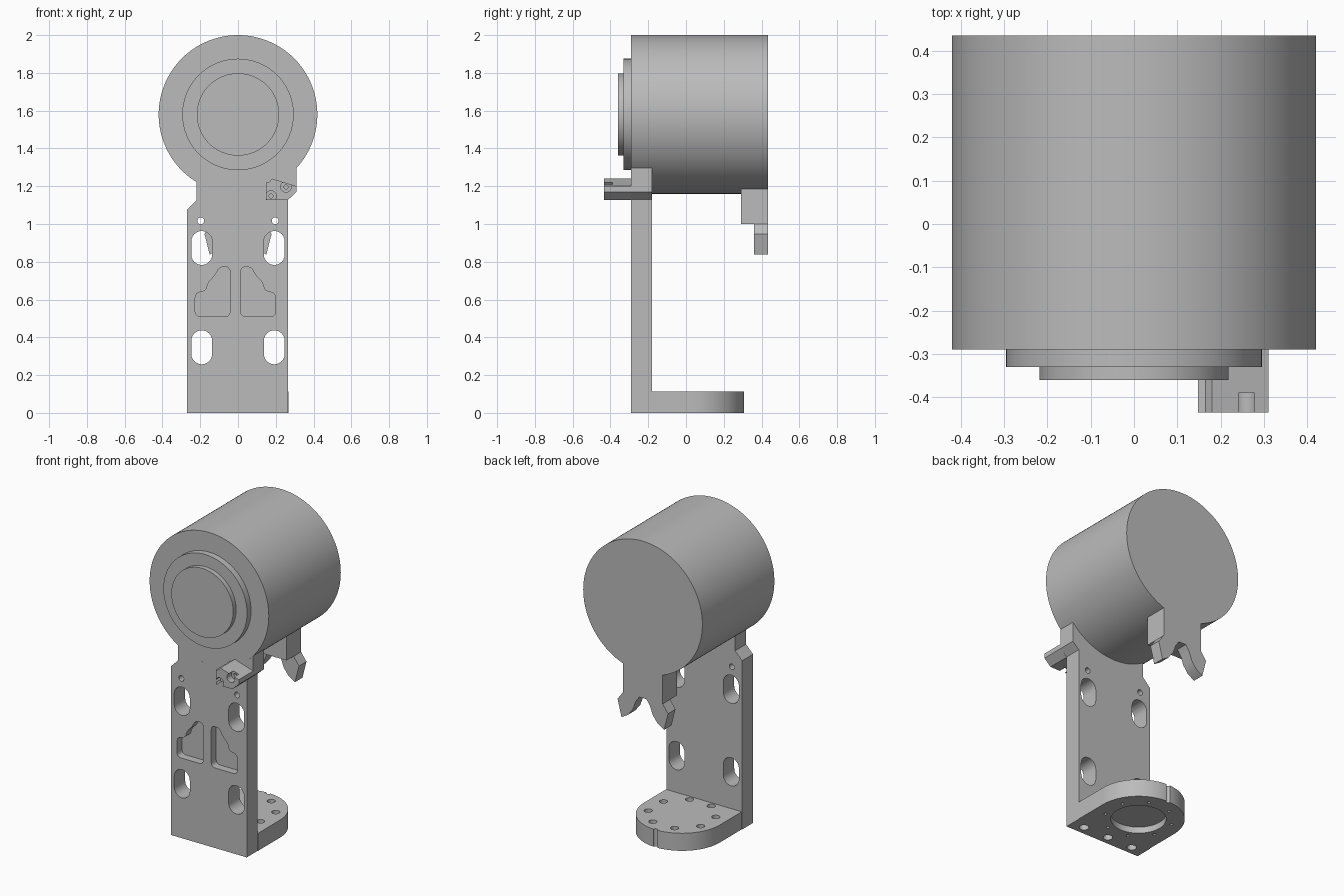
import bpy, bmesh
from math import sin, cos, pi, radians, sqrt

cube = bpy.data.objects.get("Cube")
if cube:
    bpy.data.objects.remove(cube, do_unlink=True)

grey = bpy.data.materials.new("plain grey")
grey.use_nodes = True
colour = (0.5, 0.5, 0.5, 1)
grey.diffuse_color = colour
grey.node_tree.nodes["Principled BSDF"].inputs["Base Color"].default_value = colour


def prism(name, pts, lo, hi, axis="y"):
    """Extrude an outline: (x, z) along y, or (x, y) along z."""
    bm = bmesh.new()
    place = (lambda p, d: (p[0], d, p[1])) if axis == "y" else (lambda p, d: (p[0], p[1], d))
    a = [bm.verts.new(place(p, lo)) for p in pts]
    b = [bm.verts.new(place(p, hi)) for p in pts]
    bm.faces.new(a)
    bm.faces.new(b)
    n = len(pts)
    for i in range(n):
        j = (i + 1) % n
        bm.faces.new((a[i], a[j], b[j], b[i]))
    bmesh.ops.recalc_face_normals(bm, faces=bm.faces)
    mesh = bpy.data.meshes.new(name)
    bm.to_mesh(mesh)
    bm.free()
    mesh.materials.append(grey)
    ob = bpy.data.objects.new(name, mesh)
    bpy.context.collection.objects.link(ob)
    return ob


def arc(cx, cy, r, start, end, steps):
    angles = [radians(start + (end - start) * i / steps) for i in range(steps + 1)]
    return [(cx + r * cos(t), cy + r * sin(t)) for t in angles]


def circle(cx, cy, r, n=24):
    return arc(cx, cy, r, 0, 360, n)[:-1]


def rounded(pts, r, steps=5):
    """Round each corner of an outline with a quadratic curve."""
    out = []
    for i, (x, y) in enumerate(pts):
        ends = []
        for qx, qy in (pts[i - 1], pts[(i + 1) % len(pts)]):
            d = sqrt((qx - x) ** 2 + (qy - y) ** 2)
            k = min(r, d * 0.45) / d
            ends.append((x + (qx - x) * k, y + (qy - y) * k))
        (ax, ay), (bx, by) = ends
        for s in range(steps + 1):
            t = s / steps
            u = 1 - t
            out.append((u * u * ax + 2 * u * t * x + t * t * bx,
                        u * u * ay + 2 * u * t * y + t * t * by))
    return out


def cut(ob, cutters):
    """Subtract each cutter and remove it."""
    bpy.context.view_layer.objects.active = ob
    for c in cutters:
        c.hide_render = True
        m = ob.modifiers.new("cut", "BOOLEAN")
        m.operation = "DIFFERENCE"
        m.solver = "EXACT"
        m.object = c
        bpy.ops.object.modifier_apply(modifier=m.name)
        bpy.data.objects.remove(c, do_unlink=True)


FRONT, BACK, END = -0.29, -0.18, 0.435
AXIS_Z, DRUM_R = 1.58, 0.42

# Drum and its stepped front boss
drum = prism("drum", circle(0, AXIS_Z, DRUM_R, 128), FRONT, END)
outer_boss = prism("outer_boss", circle(0, AXIS_Z, 0.295, 96), -0.33, FRONT)
inner_boss = prism("inner_boss", circle(0, AXIS_Z, 0.218, 96), -0.36, -0.33)

# Upright plate whose top follows the drum
outline = [(-0.27, 0), (0.265, 0), (0.265, 1.13), (0.31, 1.17)]
for i in range(25):
    x = 0.31 - 0.53 * i / 24
    outline.append((x, AXIS_Z - sqrt(DRUM_R ** 2 - x * x)))
outline += [(-0.22, 1.125), (-0.27, 1.075)]
plate = prism("upright_plate", outline, FRONT, BACK)

cutters = []
for side in (-1, 1):
    x = side * 0.192
    # Long slots and pin holes
    for z in (0.347, 0.873):
        slot = arc(x, z + 0.035, 0.055, 0, 180, 12) + arc(x, z - 0.035, 0.055, 180, 360, 12)
        cutters.append(prism("slot_cutter", slot, FRONT - 0.1, BACK + 0.1))
    cutters.append(prism("pin_cutter", circle(side * 0.197, 1.017, 0.018), FRONT - 0.1, BACK + 0.1))
    # Stepped weight-saving pockets
    pocket = rounded([(0.028, 0.51), (0.213, 0.51), (0.213, 0.635), (0.155, 0.645),
                      (0.145, 0.69), (0.105, 0.73), (0.085, 0.773), (0.028, 0.773)], 0.03)
    pocket = [(side * px - 0.014, pz) for px, pz in pocket]
    cutters.append(prism("pocket_cutter", pocket, FRONT - 0.1, FRONT + 0.05))
# Mounting holes in the underside of the plate
for x in (-0.18, 0, 0.18):
    cutters.append(prism("foot_hole_cutter", circle(x, -0.235, 0.028), -0.1, 0.07, "z"))
cut(plate, cutters)

# Round-ended foot with bolt circle, underside recess and rim notch
CY, FOOT_R, TOP = 0.04, 0.267, 0.112
foot = prism("foot", [(-FOOT_R, BACK), (FOOT_R, BACK)] + arc(0, CY, FOOT_R, 0, 180, 48), 0, TOP, "z")
cutters = [prism("recess_cutter", circle(0, CY, 0.16, 64), -0.1, 0.04, "z"),
           prism("notch_cutter", circle(0, CY + FOOT_R, 0.014, 16), -0.1, 0.2, "z")]
for i in range(8):
    t = pi / 8 + i * pi / 4
    hx, hy = 0.2 * cos(t), CY + 0.2 * sin(t)
    cutters.append(prism("bolt_cutter", circle(hx, hy, 0.024), 0.05, 0.2, "z"))
    cutters.append(prism("bolt_hole_cutter", circle(hx, hy, 0.01, 12), -0.1, 0.08, "z"))
cut(foot, cutters)

# Connector lug on the front, with two stepped sockets
lug = prism("connector_lug", [(0.148, 1.128), (0.265, 1.128), (0.31, 1.17), (0.31, 1.2),
                              (0.18, 1.24), (0.165, 1.222), (0.148, 1.22)], -0.435, FRONT)
cutters = []
for x, z in ((0.254, 1.196), (0.175, 1.148)):
    cutters.append(prism("socket_cutter", circle(x, z, 0.028), -0.5, -0.39))
    cutters.append(prism("socket_pin_cutter", circle(x, z, 0.011, 16), -0.5, -0.34))
cut(lug, cutters)

# Rear block and forked hooks below the drum
block = prism("rear_block", [(-0.14, 1), (0.14, 1), (0.14, 1.19), (-0.14, 1.19)], 0.29, 0.36)
half = [(0.14, 1.19), (0.14, 1.0), (0.178, 0.948), (0.15, 0.838), (0.105, 0.865),
        (0.07, 0.91), (0.05, 0.965), (0.025, 1.0)]
fork = half + [(-x, z) for x, z in reversed(half)]
hooks = prism("rear_hooks", fork, 0.36, END)

# Smooth the round walls, keep edges sharp
bpy.ops.object.select_all(action="DESELECT")
for ob in (drum, outer_boss, inner_boss, plate, foot, lug, block, hooks):
    ob.select_set(True)
bpy.context.view_layer.objects.active = drum
bpy.ops.object.shade_smooth_by_angle(angle=radians(30))
